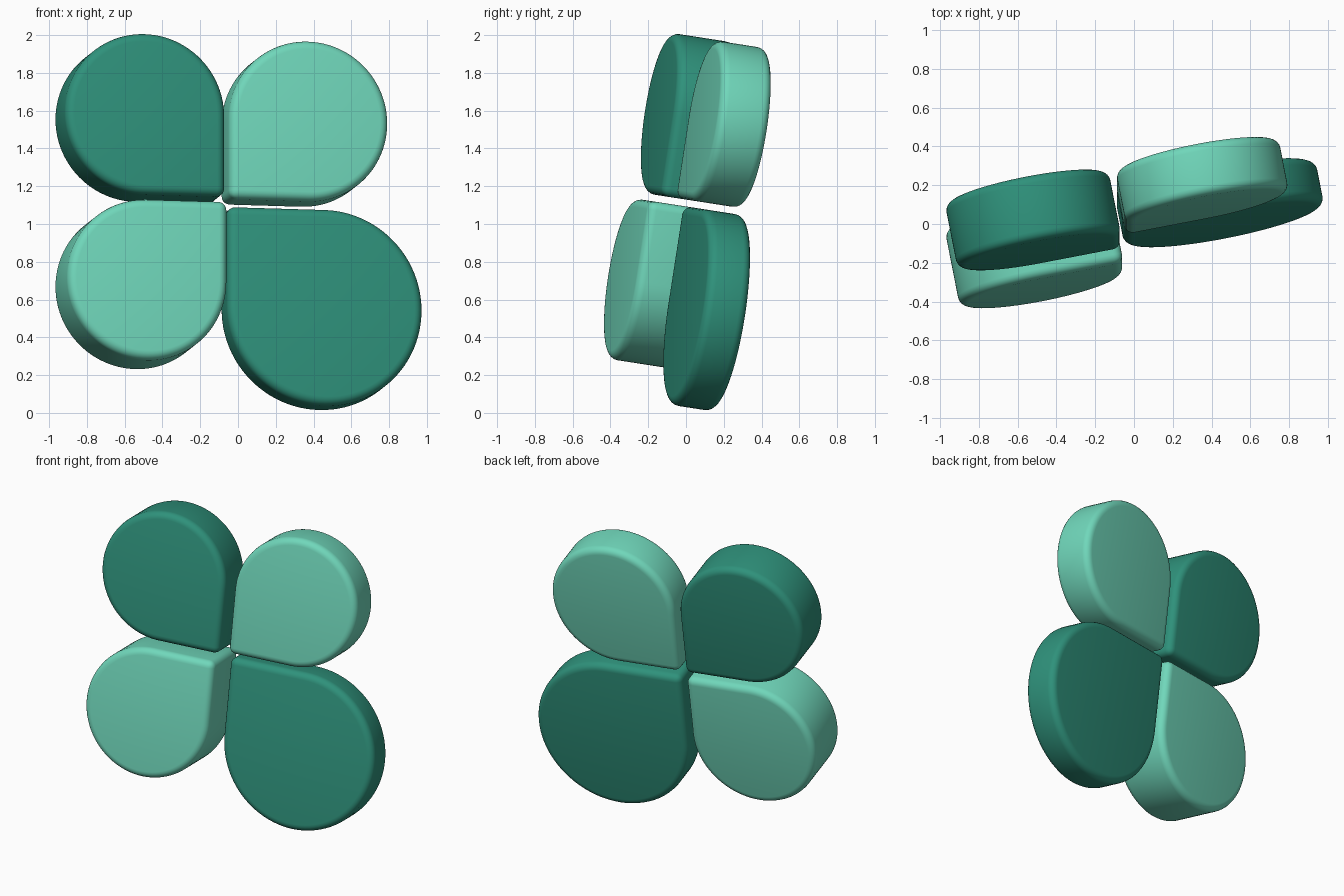
import bpy, bmesh, math
from mathutils import Matrix, Vector

cube = bpy.data.objects.get("Cube")
if cube:
    bpy.data.objects.remove(cube, do_unlink=True)


def material(name, rgb):
    m = bpy.data.materials.new(name)
    m.use_nodes = True
    m.diffuse_color = (*rgb, 1)
    m.node_tree.nodes["Principled BSDF"].inputs["Base Color"].default_value = (*rgb, 1)
    return m


dark = material("deep green", (0.028, 0.285, 0.198))
light = material("mint green", (0.162, 0.68, 0.495))

# The whole clover leans back and turns slightly
TILT = Matrix.Rotation(math.radians(-8.8), 4, "X") @ Matrix.Rotation(math.radians(11), 4, "Z")
HUB = Vector((-0.104, 1.098))   # where the four square corners meet
GAP = 0.018
BACK = 0.055                    # all petals share one back plane
ROUND = 0.045
STEPS = 72


def petal(name, side, up, radius, depth, mat):
    """Disc with one square corner pointing at the hub."""
    cx = HUB.x + side * (radius + GAP)
    cz = HUB.y + up * (radius + GAP)
    mid = math.atan2(up, side)
    outline = [(cx - side * radius, cz - up * radius)]
    for i in range(STEPS + 1):
        a = mid + math.radians(-135 + 270 * i / STEPS)
        outline.append((cx + radius * math.cos(a), cz + radius * math.sin(a)))

    bm = bmesh.new()
    face = bm.faces.new([bm.verts.new((x, BACK, z)) for x, z in outline])
    new = bmesh.ops.extrude_face_region(bm, geom=[face])["geom"]
    verts = [v for v in new if isinstance(v, bmesh.types.BMVert)]
    bmesh.ops.translate(bm, verts=verts, vec=(0, -depth, 0))
    bmesh.ops.recalc_face_normals(bm, faces=bm.faces)

    # Soften the rims and the square corner
    sharp = [e for e in bm.edges if e.calc_face_angle(0) > math.radians(40)]
    bmesh.ops.bevel(bm, geom=sharp, offset=ROUND, segments=5, profile=0.5,
                    affect="EDGES", clamp_overlap=True)
    bm.transform(TILT)

    mesh = bpy.data.meshes.new(name)
    bm.to_mesh(mesh)
    bm.free()
    mesh.materials.append(mat)
    obj = bpy.data.objects.new(name, mesh)
    bpy.context.collection.objects.link(obj)
    bpy.ops.object.select_all(action="DESELECT")
    obj.select_set(True)
    bpy.context.view_layer.objects.active = obj
    bpy.ops.object.shade_smooth_by_angle(angle=math.radians(35))


petal("upper_left_petal", 1, 1, 0.428, 0.275, light)
petal("upper_right_petal", -1, 1, 0.43, 0.34, dark)
petal("lower_right_petal", -1, -1, 0.43, 0.40, light)
petal("lower_left_petal", 1, -1, 0.525, 0.23, dark)
